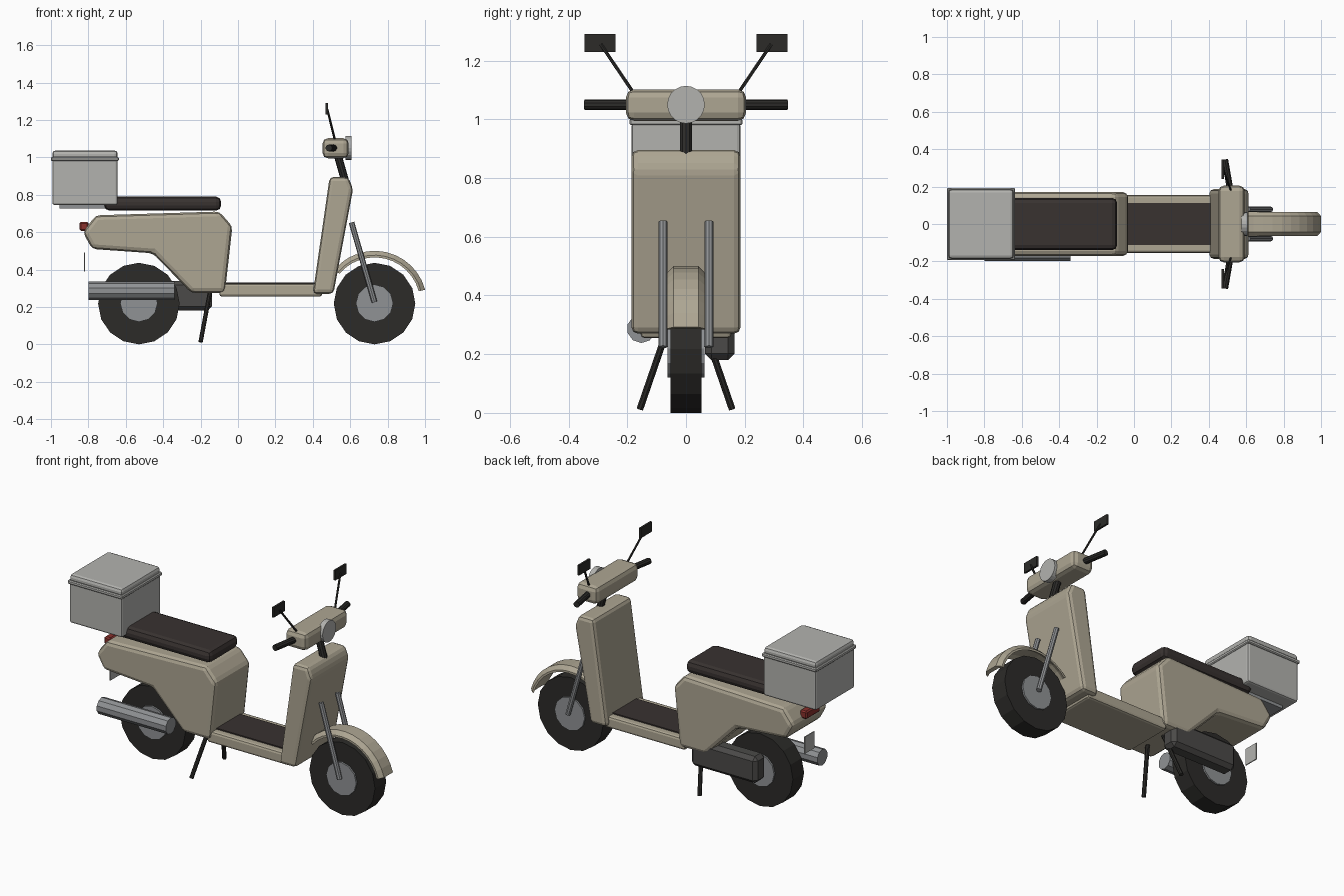
import bpy, bmesh
from math import sin, cos, radians, pi
from mathutils import Vector, Matrix

if "Cube" in bpy.data.objects:
    bpy.data.objects.remove(bpy.data.objects["Cube"])


def material(name, r, g, b):
    m = bpy.data.materials.new(name)
    m.diffuse_color = (r, g, b, 1)
    m.use_nodes = True
    m.node_tree.nodes["Principled BSDF"].inputs["Base Color"].default_value = m.diffuse_color
    return m


PAINT = material("beige_paint", 0.42, 0.38, 0.29)
DARK = material("dark_rubber", 0.025, 0.024, 0.022)
SEAT = material("seat_vinyl", 0.04, 0.032, 0.03)
ENGINE = material("engine_grey", 0.07, 0.068, 0.065)
METAL = material("metal", 0.28, 0.29, 0.3)
LIGHT = material("light_grey", 0.45, 0.45, 0.43)
RED = material("red_lens", 0.25, 0.03, 0.025)


def finish(name, bm, mat, bevel=0, segments=2):
    bmesh.ops.recalc_face_normals(bm, faces=bm.faces)
    me = bpy.data.meshes.new(name)
    bm.to_mesh(me)
    bm.free()
    me.materials.append(mat)
    ob = bpy.data.objects.new(name, me)
    bpy.context.collection.objects.link(ob)
    if bevel:
        mod = ob.modifiers.new("bevel", "BEVEL")
        mod.width, mod.segments = bevel, segments
        mod.limit_method = "ANGLE"
        mod.angle_limit = radians(20)
    return ob


def box(name, x, y, z, mat, bevel=0, segments=2):
    """Box from (min, max) ranges."""
    bm = bmesh.new()
    bmesh.ops.create_cube(bm, size=1)
    for v in bm.verts:
        v.co = [(r[0] + r[1]) / 2 + c * (r[1] - r[0]) for c, r in zip(v.co, (x, y, z))]
    return finish(name, bm, mat, bevel, segments)


def slab(name, profile, half, mat, bevel, segments=2):
    """Side profile in x/z, extruded across y."""
    bm = bmesh.new()
    face = bm.faces.new([bm.verts.new((x, -half, z)) for x, z in profile])
    ext = bmesh.ops.extrude_face_region(bm, geom=[face])["geom"]
    bmesh.ops.translate(bm, vec=(0, 2 * half, 0),
                        verts=[g for g in ext if isinstance(g, bmesh.types.BMVert)])
    return finish(name, bm, mat, bevel, segments)


def rod(name, a, b, r, mat, sides=8):
    """Cylinder from point a to point b."""
    a, b = Vector(a), Vector(b)
    bm = bmesh.new()
    rot = (b - a).to_track_quat("Z", "Y").to_matrix().to_4x4()
    bmesh.ops.create_cone(bm, cap_ends=True, segments=sides, radius1=r, radius2=r,
                          depth=(b - a).length,
                          matrix=Matrix.Translation((a + b) / 2) @ rot)
    return finish(name, bm, mat)


# Wheels
for name, x in (("front", 0.73), ("rear", -0.53)):
    rod(name + "_tire", (x, -0.053, 0.218), (x, 0.053, 0.218), 0.218, DARK, 16)
    rod(name + "_hub", (x, -0.063, 0.22), (x, 0.063, 0.22), 0.1, METAL, 12)

# Rear body, leg shield and floor
slab("rear_body", [(-0.83, 0.6), (-0.76, 0.69), (-0.1, 0.71), (-0.03, 0.63), (-0.07, 0.275),
                   (-0.25, 0.275), (-0.455, 0.487), (-0.78, 0.51)], 0.17, PAINT, 0.025)
slab("leg_shield", [(0.4, 0.27), (0.51, 0.27), (0.615, 0.83), (0.59, 0.895), (0.49, 0.895)],
     0.186, PAINT, 0.022)
box("floorboard", (-0.1, 0.45), (-0.155, 0.155), (0.255, 0.325), PAINT, 0.014)
box("floor_mat", (-0.07, 0.44), (-0.112, 0.112), (0.31, 0.332), SEAT)

# Seat
box("seat", (-0.715, -0.09), (-0.14, 0.14), (0.715, 0.79), SEAT, 0.028)

# Cargo box and rack
box("rack", (-0.955, -0.65), (-0.1, 0.1), (0.727, 0.75), METAL)
box("cargo_box", (-0.993, -0.643), (-0.185, 0.185), (0.745, 0.99), LIGHT, 0.012)
box("cargo_lid_rim", (-1.0, -0.637), (-0.193, 0.193), (0.98, 1.002), LIGHT, 0.005, 1)
box("cargo_lid", (-0.993, -0.643), (-0.186, 0.186), (0.99, 1.037), LIGHT, 0.018)

# Tail light and plate
box("tail_light", (-0.847, -0.8), (-0.065, 0.065), (0.607, 0.655), RED, 0.008, 1)
box("rear_plate", (-0.823, -0.817), (-0.045, 0.045), (0.39, 0.49), LIGHT)

# Engine cover and muffler
box("engine_cover", (-0.58, -0.14), (0.065, 0.165), (0.18, 0.34), ENGINE, 0.022, 1)
rod("muffler", (-0.8, -0.152, 0.287), (-0.34, -0.152, 0.287), 0.049, METAL, 10)

# Front fender: arched section swept round the wheel
section = [(-0.065, 0.245), (-0.065, 0.257), (-0.042, 0.28), (0.042, 0.28),
           (0.065, 0.257), (0.065, 0.245), (0.038, 0.258), (-0.038, 0.258)]
bm = bmesh.new()
rings = []
for i in range(13):
    t = radians(15 + i * 125 / 12)
    rings.append([bm.verts.new((0.73 + r * cos(t), y, 0.22 + r * sin(t))) for y, r in section])
n = len(section)
for p, q in zip(rings, rings[1:]):
    for k in range(n):
        bm.faces.new((p[k], p[(k + 1) % n], q[(k + 1) % n], q[k]))
bm.faces.new(rings[0])
bm.faces.new(rings[-1])
finish("front_fender", bm, PAINT)

# Steering column, handlebar cover and headlight
rod("steering_column", (0.585, 0, 0.83), (0.525, 0, 1.04), 0.021, DARK, 10)
box("handlebar_cover", (0.452, 0.592), (-0.205, 0.205), (0.995, 1.102), PAINT, 0.028)
rod("headlight", (0.575, 0, 1.05), (0.607, 0, 1.05), 0.064, LIGHT, 20)

# Paired parts: fork, stand, grips and mirrors
for side, s in (("right", -1), ("left", 1)):
    rod(side + "_fork_leg", (0.73, 0.078 * s, 0.225), (0.607, 0.078 * s, 0.652), 0.015, METAL)
    rod(side + "_stand_leg", (-0.15, 0.065 * s, 0.28), (-0.2, 0.157 * s, 0.013), 0.012, DARK)
    rod(side + "_grip", (0.515, 0.18 * s, 1.05), (0.486, 0.345 * s, 1.05), 0.018, DARK, 10)
    rod(side + "_mirror_stem", (0.52, 0.175 * s, 1.085), (0.478, 0.29 * s, 1.255), 0.006, DARK, 6)
    box(side + "_mirror", (0.468, 0.48), sorted((0.24 * s, 0.346 * s)), (1.23, 1.29), DARK)
